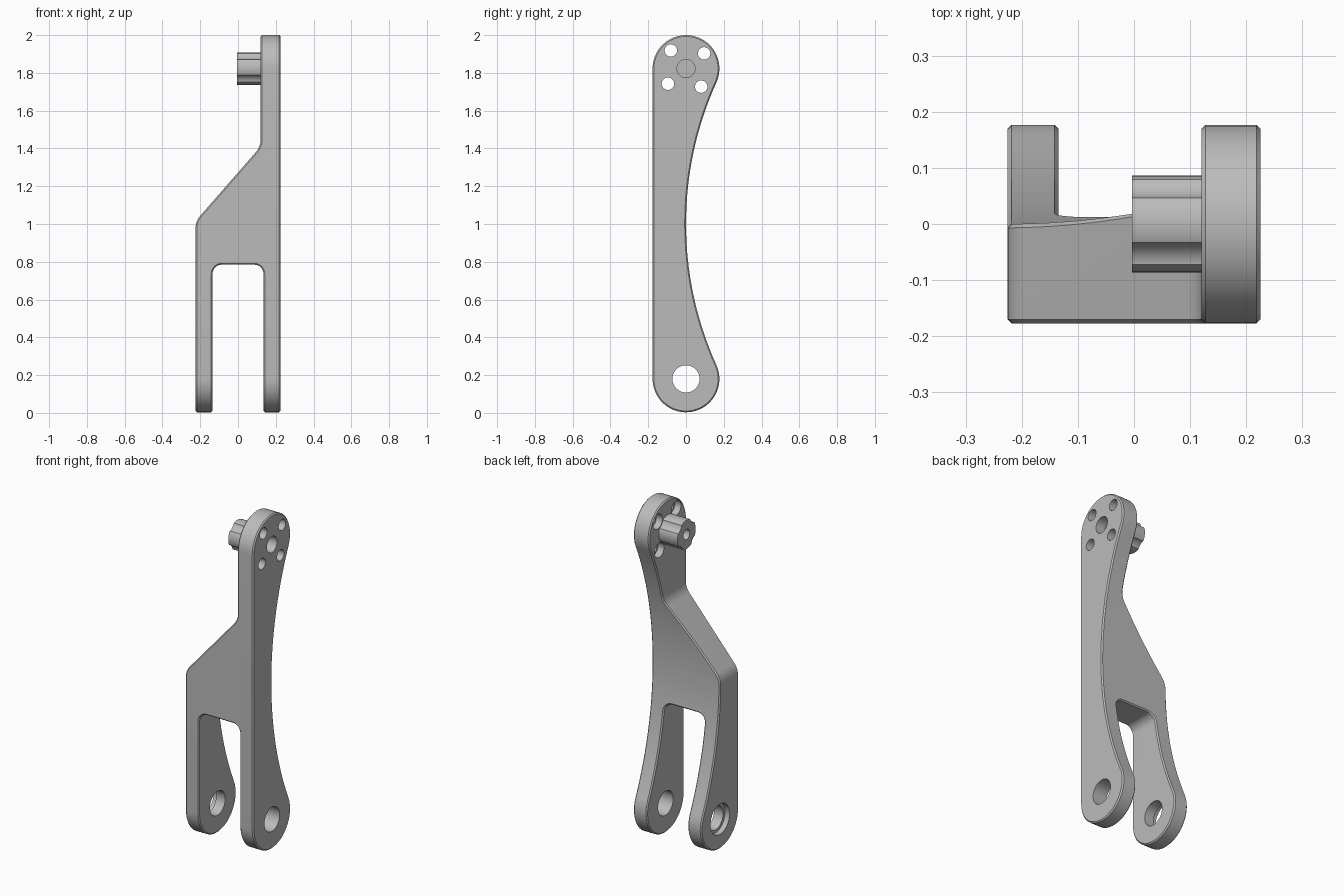
import bpy, bmesh
from math import sin, cos, pi, radians, atan2, hypot, tan
from mathutils import Vector

cube = bpy.data.objects.get("Cube")
if cube:
    bpy.data.objects.remove(cube, do_unlink=True)

# One plain grey
grey = bpy.data.materials.new("machined grey")
grey.use_nodes = True
grey.diffuse_color = (0.5, 0.5, 0.5, 1)
grey.node_tree.nodes["Principled BSDF"].inputs["Base Color"].default_value = (0.5, 0.5, 0.5, 1)

HALF_X, R = 0.225, 0.177        # half width, end radius
LOW, HIGH = 0.18, 1.823         # hole centres
ARM_X = 0.12                    # inner face of the upper arm


def prism(name, pts, axis, lo, hi):
    """Extrude a 2D outline along x (outline is y,z) or y (outline is x,z)."""
    bm = bmesh.new()
    put = (lambda p, d: (d, p[0], p[1])) if axis == "x" else (lambda p, d: (p[0], d, p[1]))
    face = bm.faces.new([bm.verts.new(put(p, lo)) for p in pts])
    ext = bmesh.ops.extrude_face_region(bm, geom=[face])
    step = (hi - lo, 0, 0) if axis == "x" else (0, hi - lo, 0)
    bmesh.ops.translate(bm, vec=step, verts=[g for g in ext["geom"] if isinstance(g, bmesh.types.BMVert)])
    bmesh.ops.recalc_face_normals(bm, faces=bm.faces)
    mesh = bpy.data.meshes.new(name)
    bm.to_mesh(mesh)
    bm.free()
    mesh.materials.append(grey)
    ob = bpy.data.objects.new(name, mesh)
    bpy.context.collection.objects.link(ob)
    return ob


def arc(cy, cz, r, a, b, n):
    return [(cy + r * cos(a + (b - a) * i / n), cz + r * sin(a + (b - a) * i / n)) for i in range(n + 1)]


def rounded(corners, n=6):
    """Outline with each (x, z, radius) corner filleted."""
    out = []
    for i, (x, z, r) in enumerate(corners):
        p = Vector((x, z))
        if r == 0:
            out.append((x, z))
            continue
        u = (Vector(corners[i - 1][:2]) - p).normalized()
        v = (Vector(corners[(i + 1) % len(corners)][:2]) - p).normalized()
        half = u.angle(v) / 2
        c = p + (u + v).normalized() * (r / sin(half))
        s, e = p + u * (r / tan(half)) - c, p + v * (r / tan(half)) - c
        sweep = s.angle(e)
        for k in range(n + 1):
            t = k / n
            q = c + (s * sin((1 - t) * sweep) + e * sin(t * sweep)) / sin(sweep)
            out.append((q.x, q.y))
    return out


def activate(ob):
    bpy.ops.object.select_all(action="DESELECT")
    ob.select_set(True)
    bpy.context.view_layer.objects.active = ob


def boolean(ob, cutter, op="DIFFERENCE"):
    m = ob.modifiers.new("cut", "BOOLEAN")
    m.operation, m.object, m.solver = op, cutter, "EXACT"
    activate(ob)
    bpy.ops.object.modifier_apply(modifier=m.name)
    bpy.data.objects.remove(cutter, do_unlink=True)


def drill(ob, y, z, r, x0, x1, n=40):
    boolean(ob, prism("drill", arc(y, z, r, 0, 2 * pi, n)[:-1], "x", x0, x1))


# Fork and arm: front outline crossed with the waisted side outline
front = rounded([(HALF_X, -0.1, 0), (HALF_X, 2.1, 0), (ARM_X, 2.1, 0), (ARM_X, 1.41, 0.1),
                 (-HALF_X, 1.015, 0.1), (-HALF_X, -0.1, 0), (-0.135, -0.1, 0),
                 (-0.135, 0.785, 0.05), (0.135, 0.785, 0.05), (0.135, -0.1, 0)])
mid, rise = (LOW + HIGH) / 2, (HIGH - LOW) / 2
waist = (rise ** 2 - R ** 2) / (2 * R)       # radius tangent to both ends
tilt = atan2(rise, waist)
side = (arc(0, LOW, R, -pi, tilt, 30)
        + arc(waist, mid, hypot(waist, rise) - R, pi + tilt, pi - tilt, 32)[1:-1]
        + arc(0, HIGH, R, -tilt, pi, 30))
body = prism("fork_arm", front, "y", -0.4, 0.4)
boolean(body, prism("side_outline", side, "x", -0.5, 0.5), "INTERSECT")

# Small chamfer on all outer edges
bevel = body.modifiers.new("chamfer", "BEVEL")
bevel.width, bevel.segments, bevel.limit_method = 0.007, 1, "ANGLE"
bevel.angle_limit = radians(35)
bevel.use_clamp_overlap = False
activate(body)
bpy.ops.object.modifier_apply(modifier=bevel.name)

# Axle hole, with a wider recess on the outside of the short leg
drill(body, 0, LOW, 0.072, -0.4, 0.4)
drill(body, 0, LOW, 0.09, -0.4, -HALF_X + 0.03)

# Blind centre hole and four counterbored bolt holes in the head
drill(body, 0, HIGH, 0.048, 0.165, 0.4)
turn = [radians(40 + 90 * i) for i in range(4)]
bolts = [(0.125 * cos(a), HIGH + 0.125 * sin(a)) for a in turn]
for y, z in bolts:
    drill(body, y, z, 0.033, 0, 0.4, 24)
    drill(body, y, z, 0.044, 0, ARM_X + 0.04, 24)

# Stub shaft with scallops that clear the bolts
stub = prism("stub_shaft", arc(0, HIGH, 0.086, 0, 2 * pi, 48)[:-1], "x", -0.004, ARM_X + 0.005)
for y, z in bolts:
    drill(stub, y, z, 0.05, -0.1, 0.3, 32)
drill(stub, 0, HIGH, 0.03, -0.1, 0.06, 24)

for ob in (body, stub):
    activate(ob)
    bpy.ops.object.shade_smooth_by_angle(angle=radians(25))
